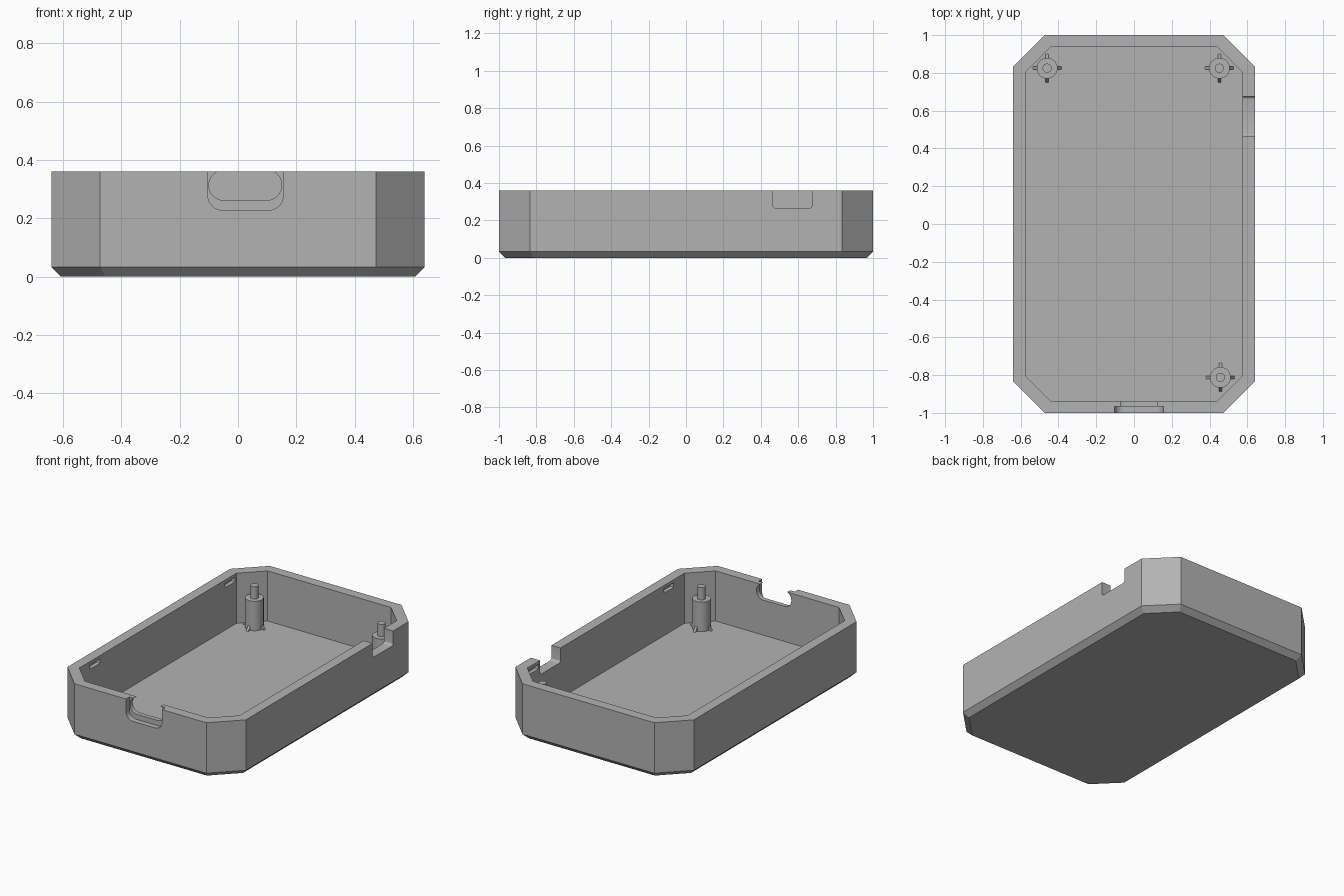
import bpy, bmesh, math
from mathutils import Matrix, Vector

if "Cube" in bpy.data.objects:
    bpy.data.objects.remove(bpy.data.objects["Cube"], do_unlink=True)

grey = bpy.data.materials.new("plain grey")
grey.use_nodes = True
GREY = (0.45, 0.45, 0.45, 1)
grey.diffuse_color = GREY
grey.node_tree.nodes["Principled BSDF"].inputs["Base Color"].default_value = GREY

HEIGHT, FLOOR, BEVEL = 0.36, 0.035, 0.033


def make_object(name, bm):
    bmesh.ops.recalc_face_normals(bm, faces=bm.faces)
    mesh = bpy.data.meshes.new(name)
    bm.to_mesh(mesh)
    bm.free()
    mesh.materials.append(grey)
    obj = bpy.data.objects.new(name, mesh)
    bpy.context.collection.objects.link(obj)
    return obj


def loft(name, rings):
    """Join matching outlines into one closed solid."""
    bm = bmesh.new()
    loops = [[bm.verts.new(p) for p in ring] for ring in rings]
    n = len(loops[0])
    for a, b in zip(loops, loops[1:]):
        for i in range(n):
            j = (i + 1) % n
            bm.faces.new((a[i], a[j], b[j], b[i]))
    bm.faces.new(loops[0][::-1])
    bm.faces.new(loops[-1])
    return make_object(name, bm)


def octagon(hx, hy, cut, z):
    quarter = [(hx, hy - cut), (hx - cut, hy)]
    pts = quarter + [(-x, y) for x, y in quarter[::-1]]
    pts += [(-x, -y) for x, y in pts]
    return [Vector((x, y, z)) for x, y in pts]


def round_rect(u0, u1, z0, z1, r, steps=8):
    """Rounded rectangle outline as (u, z) pairs."""
    pts = []
    corners = [(u1 - r, z1 - r), (u0 + r, z1 - r), (u0 + r, z0 + r), (u1 - r, z0 + r)]
    for k, (u, z) in enumerate(corners):
        for s in range(steps + 1):
            a = math.pi / 2 * (k + s / steps)
            pts.append((u + r * math.cos(a), z + r * math.sin(a)))
    return pts


def cut(target, tool):
    """Subtract a tool from the target, then discard the tool."""
    tool.hide_render = True
    mod = target.modifiers.new("cut", "BOOLEAN")
    mod.operation, mod.solver, mod.object = "DIFFERENCE", "EXACT", tool
    bpy.context.view_layer.objects.active = target
    bpy.ops.object.modifier_apply(modifier=mod.name)
    bpy.data.objects.remove(tool, do_unlink=True)


# Tray shell: chamfered octagonal block with a hollow inside
tray = loft("tray", [
    octagon(0.64 - BEVEL, 1 - BEVEL, 0.152, 0),
    octagon(0.64, 1, 0.167, BEVEL),
    octagon(0.64, 1, 0.167, HEIGHT)])
cut(tray, loft("hollow_cutter", [octagon(0.575, 0.936, 0.132, z) for z in (FLOOR, 0.5)]))

# Front port: shallow rounded recess outside, pill opening through the wall
recess = round_rect(-0.103, 0.155, 0.228, 0.46, 0.05)
cut(tray, loft("recess_cutter", [[(u, y, z) for u, z in recess] for y in (-1.1, -0.965)]))
pill = round_rect(-0.1, 0.15, 0.262, 0.365, 0.0514, 12)
cut(tray, loft("pill_cutter", [[(u, y, z) for u, z in pill] for y in (-1.1, -0.85)]))

# Side notch in the left wall
notch = round_rect(0.465, 0.675, 0.266, 0.5, 0.015, 4)
cut(tray, loft("notch_cutter", [[(x, u, z) for u, z in notch] for x in (0.5, 0.7)]))

# Four small snap slots in the inner side walls
for side in (-1, 1):
    for y in (-0.645, 0.74):
        slot = round_rect(y - 0.05, y + 0.05, 0.31, 0.34, 0.004, 2)
        cut(tray, loft("slot_cutter", [[(side * x, u, z) for u, z in slot] for x in (0.55, 0.6)]))


def cylinder(bm, r, z0, z1):
    bmesh.ops.create_cone(bm, cap_ends=True, segments=40, radius1=r, radius2=r,
                          depth=z1 - z0, matrix=Matrix.Translation((0, 0, (z0 + z1) / 2)))


def mounting_post(name, x, y):
    """Post with a locating pin and four small gussets at its foot."""
    bm = bmesh.new()
    cylinder(bm, 0.055, FLOOR - 0.005, 0.226)
    cylinder(bm, 0.024, 0.22, 0.306)
    for k in range(4):
        turn = Matrix.Rotation(k * math.pi / 2, 3, "Z")
        sides = [[bm.verts.new(turn @ Vector(p)) for p in
                  ((0.045, w, FLOOR), (0.075, w, FLOOR), (0.045, w, FLOOR + 0.04))]
                 for w in (-0.008, 0.008)]
        a, b = sides
        bm.faces.new(a[::-1])
        bm.faces.new(b)
        for i in range(3):
            j = (i + 1) % 3
            bm.faces.new((a[i], a[j], b[j], b[i]))
    post = make_object(name, bm)
    post.location = (x, y, 0)
    return post


posts = [mounting_post("back_right_post", -0.46, 0.825),
         mounting_post("back_left_post", 0.452, 0.825),
         mounting_post("front_left_post", 0.457, -0.812)]

# Smooth the round surfaces and keep the hard edges crisp
bpy.ops.object.select_all(action="DESELECT")
for obj in [tray] + posts:
    obj.select_set(True)
bpy.context.view_layer.objects.active = tray
bpy.ops.object.shade_smooth_by_angle(angle=math.radians(30))
